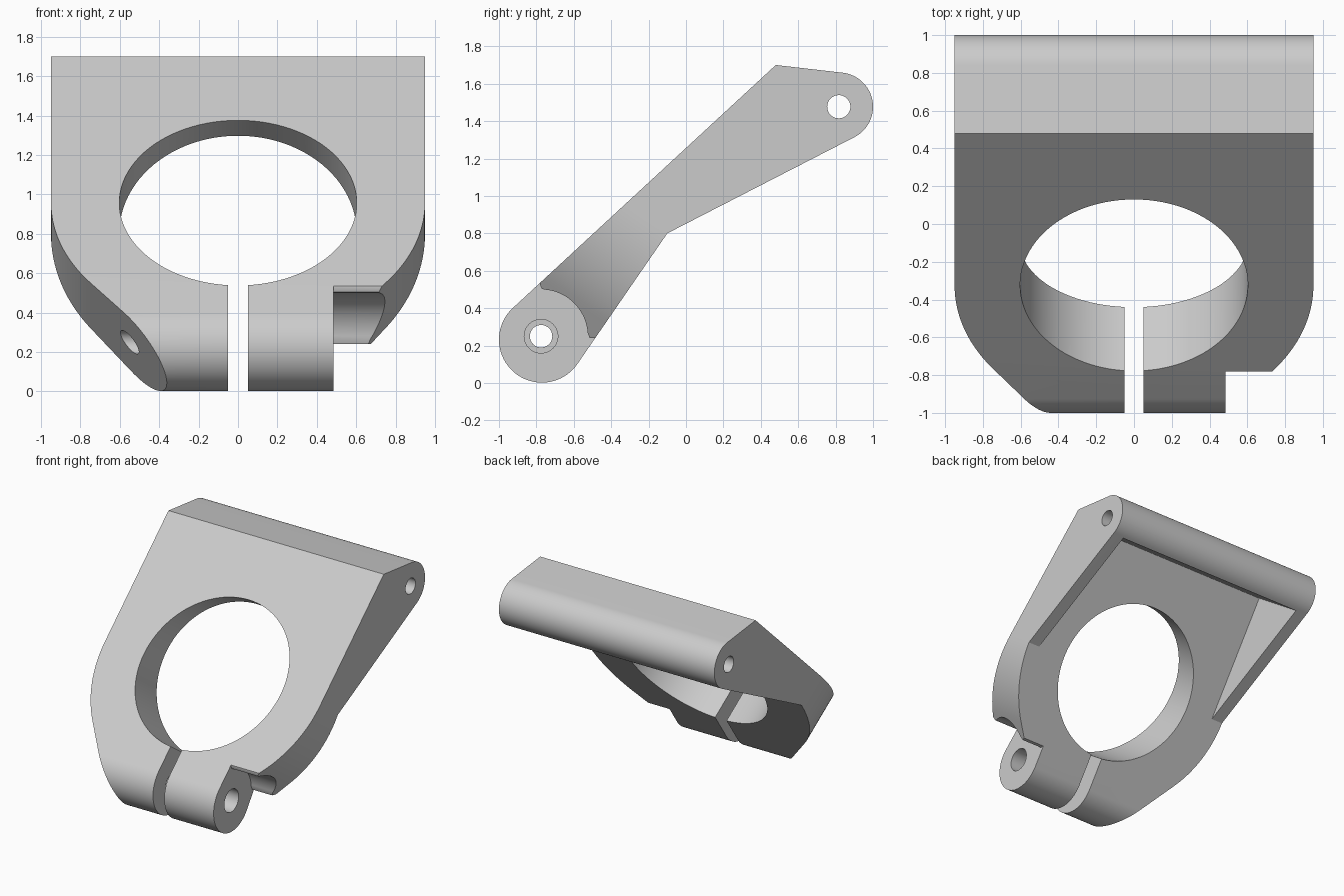
import bpy, bmesh
from math import sin, cos, radians
from mathutils import Vector

if "Cube" in bpy.data.objects:
    bpy.data.objects.remove(bpy.data.objects["Cube"], do_unlink=True)

# Directions: world axes, plus the tilted clamp plane (S up the slope, T out the back)
TILT = radians(55.4)
X, Y, Z = Vector((1, 0, 0)), Vector((0, 1, 0)), Vector((0, 0, 1))
S = Y * cos(TILT) + Z * sin(TILT)
T = Y * sin(TILT) - Z * cos(TILT)

LUG = (-0.77, 0.232)
BOLT = (-0.775, 0.25)
PIVOT = (0.817, 1.477)
KNEE = (-0.1, 0.8)
RING_S = 0.604


def arc(center, r, a0, a1, n):
    return [(center[0] + r * cos(radians(a0 + (a1 - a0) * i / n)),
             center[1] + r * sin(radians(a0 + (a1 - a0) * i / n)))
            for i in range(n + 1)]


def circle(center, r, n=64):
    return arc(center, r, 0, 360, n)[:-1]


def prism(name, pts, u, v, w, lo, hi):
    """Extrude a profile drawn on axes u, v from lo to hi along w."""
    bm = bmesh.new()
    ends = [[bm.verts.new(u * a + v * b + w * h) for a, b in pts] for h in (lo, hi)]
    bm.faces.new(ends[0])
    bm.faces.new(ends[1])
    for i in range(len(pts)):
        j = (i + 1) % len(pts)
        bm.faces.new((ends[0][i], ends[0][j], ends[1][j], ends[1][i]))
    bmesh.ops.recalc_face_normals(bm, faces=bm.faces)
    mesh = bpy.data.meshes.new(name)
    bm.to_mesh(mesh)
    bm.free()
    ob = bpy.data.objects.new(name, mesh)
    bpy.context.collection.objects.link(ob)
    return ob


def side_prism(name, pts, lo, hi):
    return prism(name, pts, Y, Z, X, lo, hi)


def plan_prism(name, pts):
    return prism(name, pts, X, S, T, -2, 1.5)


def combine(body, tool, operation):
    tool.hide_render = True
    mod = body.modifiers.new(tool.name, "BOOLEAN")
    mod.operation = operation
    mod.solver = "EXACT"
    mod.object = tool
    bpy.context.view_layer.objects.active = body
    bpy.ops.object.modifier_apply(modifier=mod.name)
    bpy.data.objects.remove(tool, do_unlink=True)


# Side profile: bolt lug, knee, pivot barrel, top ridge
profile = arc(LUG, 0.23, 132.6, 325.4, 48) + [KNEE]
profile += arc(PIVOT, 0.183, -62, 84, 40) + [(0.48, 1.70)]
body = side_prism("clamp_bracket", profile, -0.95, 0.95)

# Plan outline: straight sides, round shoulders, diagonal left corner
outline = [(0.95, 2.5), (-0.95, 2.5)]
outline += arc((0, RING_S), 0.95, 180, 218, 20)
outline += [(-0.265, -0.6), (0.55, -0.6), (0.55, -0.24)]
outline += arc((0, RING_S), 0.95, 322, 360, 20)
combine(body, plan_prism("outline_tool", outline), "INTERSECT")

# Pocket behind the plate, leaving a rib at each side
knee = Y * KNEE[0] + Z * KNEE[1]
ks, kt = knee.dot(S), knee.dot(T)
corners = [S * s + T * t for s, t in
           ((ks, kt), (1.58, kt), (1.58, kt + 0.8), (ks, kt + 0.8))]
combine(body, side_prism("pocket_tool", [(c.y, c.z) for c in corners], -0.85, 0.85),
        "DIFFERENCE")

# Notch beside the right lug, with a rounded seat for the bolt head
notch = [(-0.78, 1.0), (-0.78, 0.525), (-0.772, 0.505)]
notch += arc(BOLT, 0.25, 86, 4, 24)
notch += [(-0.515, 0.24), (-0.3, 0.238), (-0.3, -0.3), (-1.3, -0.3), (-1.3, 1.0)]
combine(body, side_prism("notch_tool", notch, 0.485, 1.2), "DIFFERENCE")

# Main ring opening and clamping slit
combine(body, plan_prism("ring_tool", circle((0, RING_S), 0.603, 96)), "DIFFERENCE")
slit = [(-0.05, -1), (0.05, -1), (0.05, 0.4), (-0.05, 0.4)]
combine(body, plan_prism("slit_tool", slit), "DIFFERENCE")

# Bolt hole (wider on one side of the slit) and pivot hole
for name, center, r, lo, hi in (("bolt_thread_tool", BOLT, 0.06, -1.2, 0.02),
                                ("bolt_clearance_tool", BOLT, 0.09, 0.0, 1.2),
                                ("pivot_tool", PIVOT, 0.062, -1.2, 1.2)):
    combine(body, side_prism(name, circle(center, r, 40), lo, hi), "DIFFERENCE")

# Single grey finish
grey = bpy.data.materials.new("light_grey")
grey.use_nodes = True
colour = (0.6, 0.6, 0.6, 1)
grey.diffuse_color = colour
grey.node_tree.nodes["Principled BSDF"].inputs["Base Color"].default_value = colour
body.data.materials.clear()
body.data.materials.append(grey)

bpy.ops.object.select_all(action="DESELECT")
body.select_set(True)
bpy.context.view_layer.objects.active = body
bpy.ops.object.shade_smooth_by_angle(angle=radians(25))
